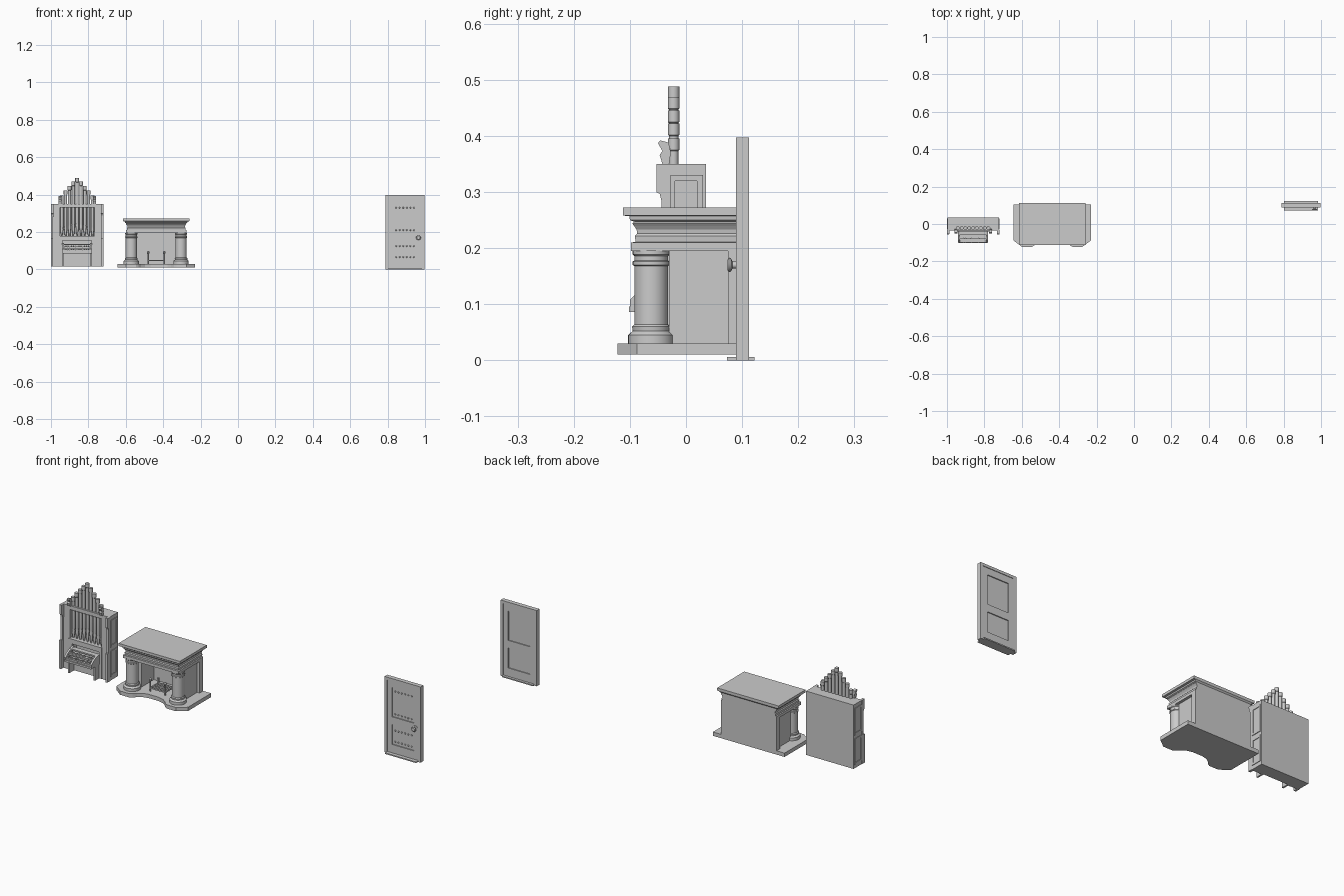
import bpy, bmesh, math

def make(name, bm, smooth=False):
    bmesh.ops.recalc_face_normals(bm, faces=bm.faces)
    me = bpy.data.meshes.new(name)
    bm.to_mesh(me)
    bm.free()
    ob = bpy.data.objects.new(name, me)
    bpy.context.collection.objects.link(ob)
    if smooth:
        bpy.ops.object.select_all(action='DESELECT')
        ob.select_set(True)
        bpy.context.view_layer.objects.active = ob
        bpy.ops.object.shade_smooth_by_angle(angle=math.radians(35))
    return ob

def box(name, x0, x1, y0, y1, z0, z1):
    bm = bmesh.new()
    bmesh.ops.create_cube(bm, size=1)
    for v in bm.verts:
        v.co = ((x0 + x1) / 2 + v.co.x * (x1 - x0), (y0 + y1) / 2 + v.co.y * (y1 - y0),
                (z0 + z1) / 2 + v.co.z * (z1 - z0))
    return make(name, bm)

def loft(name, rings, smooth=False):
    bm = bmesh.new()
    vs = [[bm.verts.new(p) for p in r] for r in rings]
    n = len(rings[0])
    for a, b in zip(vs, vs[1:]):
        for i in range(n):
            bm.faces.new((a[i], a[(i + 1) % n], b[(i + 1) % n], b[i]))
    bm.faces.new(vs[0])
    bm.faces.new(vs[-1])
    return make(name, bm, smooth)

def lathe(name, x, y, profile, n=16, axis='Z'):
    rings = []
    for r, h in profile:
        ring = []
        for i in range(n):
            t = 2 * math.pi * i / n
            c, s = r * math.cos(t), r * math.sin(t)
            ring.append((x + c, y + s, h) if axis == 'Z' else (x + c, h, y + s))
        rings.append(ring)
    return loft(name, rings, True)

def side_profile(name, x0, x1, pts):
    return loft(name, [[(x, y, z) for y, z in pts] for x in (x0, x1)])

# ---------------- Organ ----------------
O = -0.86
box("organ_back_case", O - .138, O + .138, 0, .036, .015, .35)
box("organ_top_rail", O - .138, O + .138, -.035, .001, .33, .35)
box("organ_window_sill", O - .095, O + .095, -.04, .001, .155, .18)
box("organ_knee_panel", O - .08, O + .08, -.03, .001, .015, .09)
for s in (-1, 1):
    def sbox(name, a, b, *r):
        xs = sorted((O + s * a, O + s * b))
        return box(name, *xs, *r)
    sbox("organ_stile", .092, .138, -.035, .001, .015, .335)
    sbox("organ_console_stile", .078, .094, -.036, .001, .015, .18)
    sbox("organ_lower_wing", .128, .14, -.055, -.03, .015, .165)
    sbox("organ_corner_strip", .128, .14, -.044, -.03, .165, .30)
    xs = sorted((O + s * .127, O + s * .14))
    side_profile("organ_corner_bracket", *xs, [(-.03, .28), (-.044, .285), (-.047, .297), (-.053, .30),
                                               (-.053, .35), (-.03, .35)])
    # side panel frames
    for z0, z1 in ((.19, .33), (.035, .17)):
        for y0, y1, a, b in ((-.028, -.02, z0, z1), (.02, .03, z0, z1),
                             (-.02, .02, z0, z0 + .01), (-.02, .02, z1 - .01, z1)):
            sbox("organ_side_moulding", .137, .141, y0, y1, a, b)
    # carved crests beside the pipes
    xs = sorted((O + s * .084, O + s * .1))
    side_profile("organ_crest", *xs, [(-.03, .35), (-.042, .35), (-.047, .366), (-.042, .373),
                                      (-.05, .387), (-.046, .392), (-.031, .388), (-.027, .37)])
    # console leg and keyboard cheek
    sbox("organ_console_leg", .07, .079, -.07, -.029, .015, .09)
    xs = sorted((O + s * .07, O + s * .08))
    side_profile("organ_key_cheek", *xs, [(-.03, .088), (-.1, .088), (-.1, .108), (-.085, .122),
                                          (-.06, .135), (-.03, .142)])

# stepped pipes above the case, with shorter pipes in the window
for i in range(-4, 5):
    x = O + i * .0205
    top = (.488, .469, .445, .422, .395)[abs(i)]
    lathe("upper_pipe", x, -.022, [(.0085, .345), (.0085, top - .022), (.0102, top - .02), (.0102, top)], 12)
    mouth = .215 + .006 * (4 - abs(i))
    lathe("window_pipe", x, -.018, [(.004, .178), (.0085, mouth), (.0075, mouth + .006),
                                    (.0085, mouth + .012), (.0085, .332)], 12)

# keyboards: two tiers of keys
box("key_desk", O - .078, O + .078, -.102, -.028, .086, .096)
for k, (y, z) in enumerate(((-.1, .096), (-.08, .113))):
    box("key_bed", O - .07, O + .07, y + .004, -.028, z, z + .007)
    for i in range(14):
        x = O - .07 + i * .01
        box("white_key", x + .0005, x + .0095, y, y + .022, z + .006, z + .011)
        if i % 7 not in (2, 6):
            box("black_key", x + .0075, x + .0125, y + .009, y + .022, z + .011, z + .014)
box("music_ledge", O - .075, O + .075, -.055, -.028, .13, .137)

# ---------------- Fireplace ----------------
F = -0.4375
half = [(.03, -.075), (.06, -.083), (.08, -.097), (.095, -.114), (.108, -.122), (.162, -.122),
        (.208, -.087), (.208, .105)]
plan = [(F + x, y) for x, y in half] + [(F - x, y) for x, y in reversed(half)]
loft("hearth_slab", [[(x, y, z) for x, y in plan] for z in (.01, .03)])

# moulded mantel, each level given as height, half width, front
levels = [(.195, .162, -.098), (.21, .162, -.098), (.211, .156, -.09), (.222, .157, -.091),
          (.226, .153, -.087), (.233, .154, -.088), (.239, .158, -.092), (.244, .162, -.096),
          (.247, .160, -.092), (.25, .166, -.1), (.257, .167, -.101), (.258, .178, -.112), (.272, .178, -.112)]
loft("mantel", [[(F - h, y, z), (F + h, y, z), (F + h, .112 if z > .256 else .105, z),
                 (F - h, .112 if z > .256 else .105, z)] for z, h, y in levels])
box("chimney_back", F - .162, F + .162, .075, .105, .03, .196)
column = [(.041, .03), (.041, .045), (.037, .049), (.033, .052), (.034, .06), (.030, .064), (.030, .168),
          (.033, .17), (.033, .176), (.030, .178), (.030, .186), (.033, .189), (.033, .196)]
for s in (-1, 1):
    xs = sorted((F + s * .103, F + s * .148))
    box("firebox_wall", *xs, -.03, .076, .03, .196)
    lathe("column", F + s * .133, -.062, column, 32)
    # fire irons
    ix = F + s * .043
    lathe("grate_post", ix, -.04, [(.004, .03), (.004, .082), (.007, .086), (.007, .094), (.003, .099)], 10)
    box("grate_rear_post", ix - .004, ix + .004, .02, .028, .03, .075)
    box("grate_side_bar", ix - .003, ix + .003, -.04, .028, .044, .05)
for y in (-.043, -.022, 0, .021):
    box("grate_cross_bar", F - .045, F + .045, y, y + .006, .044, .051)

# ---------------- Door ----------------
D = .893
box("threshold", D - .09, D + .09, .073, .122, 0, .006)
for s in (-1, 1):
    xs = sorted((D + s * .09, D + s * .105))
    box("door_jamb", *xs, .089, .112, 0, .397)
    xs = sorted((D + s * .063, D + s * .091))
    box("door_stile", *xs, .092, .109, .004, .384)
box("door_head", D - .105, D + .105, .089, .112, .383, .397)
for z0, z1 in ((.004, .05), (.155, .195), (.348, .384)):
    box("door_rail", D - .064, D + .064, .092, .109, z0, z1)
box("door_core", D - .065, D + .065, .097, .104, .04, .36)
for z in (.066, .125, .21, .33):
    for i in range(6):
        lathe("door_stud", D + (i - 2.5) * .019, z, [(.004, .098), (.004, .095), (.002, .093)], 8, 'Y')
lathe("door_knob", D + .072, .17, [(.014, .093), (.014, .090), (.006, .089), (.006, .083), (.012, .08),
                                   (.013, .077), (.009, .074)], 16, 'Y')
